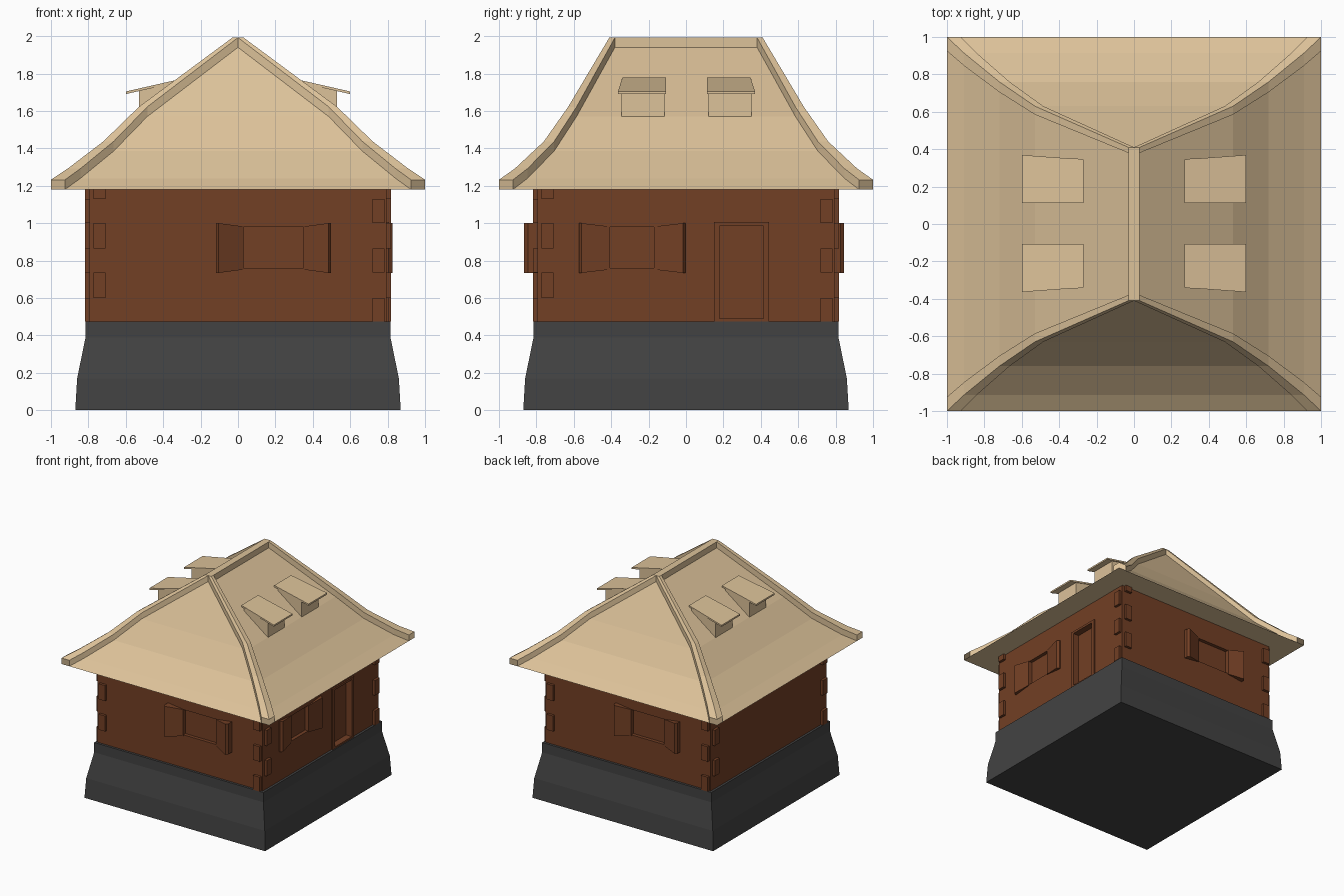
import bpy, bmesh, math
from mathutils import Matrix

if "Cube" in bpy.data.objects:
    bpy.data.objects.remove(bpy.data.objects["Cube"])


def material(name, col):
    m = bpy.data.materials.new(name)
    m.diffuse_color = (*col, 1)
    m.use_nodes = True
    m.node_tree.nodes["Principled BSDF"].inputs["Base Color"].default_value = m.diffuse_color
    return m


THATCH = material("thatch", (0.72, 0.54, 0.32))
WOOD = material("wood", (0.17, 0.05, 0.018))
STONE = material("stone", (0.055, 0.055, 0.055))


def loft(name, rings, mat):
    """Closed solid through rings holding equal numbers of points."""
    bm = bmesh.new()
    rows = [[bm.verts.new(p) for p in r] for r in rings]
    n = len(rows[0])
    for a, b in zip(rows, rows[1:]):
        for i in range(n):
            j = (i + 1) % n
            bm.faces.new((a[i], a[j], b[j], b[i]))
    bm.faces.new(rows[0])
    bm.faces.new(rows[-1])
    bmesh.ops.recalc_face_normals(bm, faces=bm.faces[:])
    me = bpy.data.meshes.new(name)
    bm.to_mesh(me)
    bm.free()
    ob = bpy.data.objects.new(name, me)
    bpy.context.collection.objects.link(ob)
    if mat:
        me.materials.append(mat)
    return ob


def rect(x, y, z):
    return [(-x, -y, z), (x, -y, z), (x, y, z), (-x, y, z)]


def box(name, x0, x1, y0, y1, z0, z1, mat):
    return loft(name, [[(x0, y0, z), (x1, y0, z), (x1, y1, z), (x0, y1, z)]
                       for z in (z0, z1)], mat)


def turn(ob, k):
    """Move a part built on the front wall to wall k (1 right, 2 back, 3 left)."""
    ob.data.transform(Matrix.Rotation(k * math.pi / 2, 4, 'Z'))
    return ob


def mirror(ob, x=True, y=True):
    m = ob.modifiers.new("mirror", 'MIRROR')
    m.use_axis[0], m.use_axis[1] = x, y


# Flared stone base
loft("stone_base", [rect(s, s, z) for s, z in
                    [(0.87, 0), (0.86, 0.17), (0.815, 0.39), (0.815, 0.475)]], STONE)

# Timber walls
W = 0.795
walls = box("walls", -W, W, -W, W, 0.47, 1.2, WOOD)


def recess(name, k, x0, x1, z0, z1, depth):
    cut = turn(box(name, x0, x1, -W - 0.1, -W + depth, z0, z1, None), k)
    cut.hide_render = True
    cut.hide_set(True)
    m = walls.modifiers.new(name, 'BOOLEAN')
    m.operation, m.object, m.solver = 'DIFFERENCE', cut, 'EXACT'


# Interlocking log ends, alternating at the corners
for k in range(4):
    for i, (z0, z1) in enumerate([(0.475, 0.6), (0.6, 0.735), (0.735, 0.865),
                                  (0.865, 1.0), (1.0, 1.13), (1.13, 1.19)]):
        c = 0.75 if i % 2 == 0 else -0.74
        turn(box("log_end", c - 0.032, c + 0.032, -0.818, -0.75, z0, z1, WOOD), k)


# Windows with two half-open shutters each
def window(k, x0, x1, w, out):
    recess("window_cutter", k, x0, x1, 0.76, 0.98, 0.03)
    for hinge, s in ((x0, -1), (x1, 1)):
        e = hinge + s * w
        prof = [(hinge, -W + 0.02), (hinge, -W - 0.005),
                (e - s * 0.015, -W - out), (e, -W - out + 0.02), (e, -W + 0.02)]
        # shutters grow slightly taller toward their free ends
        rings = [[(x, y, z + d * (0 if i < 2 else 0.018)) for i, (x, y) in enumerate(prof)]
                 for z, d in ((0.752, -1), (0.982, 1))]
        turn(loft("shutter", rings, WOOD), k)


window(0, 0.03, 0.35, 0.148, 0.07)
window(1, -0.405, -0.17, 0.168, 0.03)
window(2, 0.03, 0.35, 0.148, 0.05)

# Door with a thin frame
recess("door_cutter", 1, 0.18, 0.415, 0.49, 0.985, 0.045)
for x0, x1, z0, z1 in ((0.15, 0.18, 0.475, 1.005), (0.415, 0.445, 0.475, 1.005),
                       (0.18, 0.415, 0.985, 1.005), (0.18, 0.415, 0.475, 0.49)):
    turn(box("door_frame", x0, x1, -W - 0.012, -W + 0.03, z0, z1, WOOD), 1)

# Curved hip roof: corner x, corner y, height, hip cap width
HIP = [(0.03, 0.41, 1.94, 0.03), (0.53, 0.63, 1.57, 0.045), (0.72, 0.76, 1.385, 0.055),
       (0.91, 0.915, 1.24, 0.068), (1.0, 1.0, 1.18, 0.075)]
loft("roof", [rect(x, y, z) for x, y, z, w in HIP], THATCH)

# Raised caps along the hips and the ridge
T = 0.052
mirror(loft("hip_cap", [[(x - w, y, z), (x, y, z), (x, y - w, z),
                         (x, y - w, z + T), (x, y, z + T), (x - w, y, z + T)]
                        for x, y, z, w in HIP], THATCH))
box("ridge_cap", -0.03, 0.03, -0.41, 0.41, 1.92, 1.94 + T, THATCH)

# Four dormers, slanting lids over small boxes
for yc in (-0.23, 0.235):
    s = 1 if yc > 0 else -1
    b = loft("dormer", [[(x, yc + h, z) for x, z in
                         ((0.53, 1.54), (0.53, 1.712), (0.3, 1.77), (0.3, 1.54))]
                        for h in (-0.115, 0.115)], THATCH)
    mirror(b, y=False)
    rings = []
    for x, z, o in ((0.6, 1.69, 0.012), (0.27, 1.765, -0.012)):
        ya, yb = yc - s * 0.122, yc + s * (0.122 + o)
        rings.append([(x, ya, z), (x, yb, z), (x, yb, z + 0.014), (x, ya, z + 0.014)])
    mirror(loft("dormer_lid", rings, THATCH), y=False)
